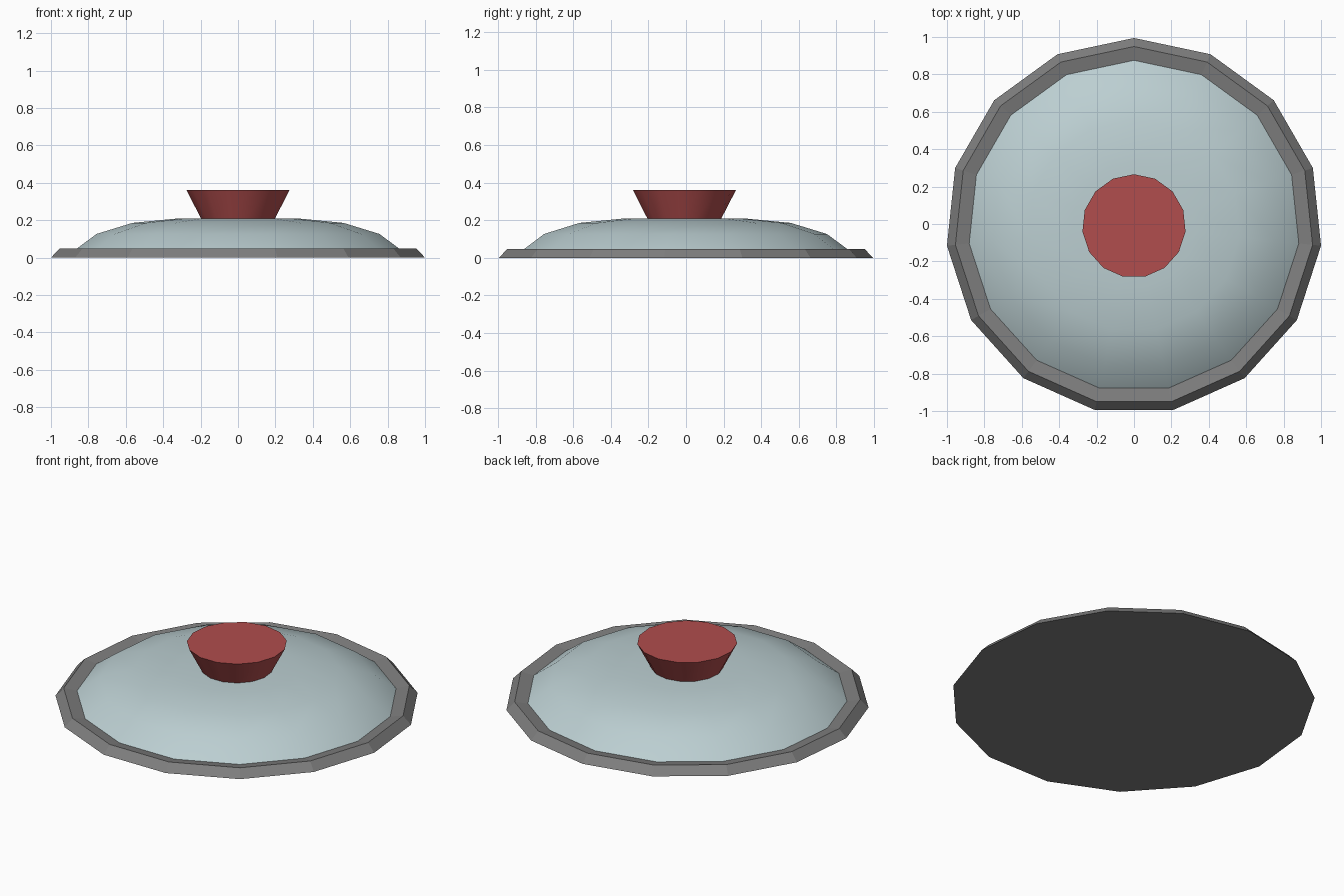
import bpy, bmesh, math

if "Cube" in bpy.data.objects:
    bpy.data.objects.remove(bpy.data.objects["Cube"])

N = 15          # sides of every ring
CY = -0.011     # odd side count: shift so the bounds are centred


def material(name, rgb):
    m = bpy.data.materials.new(name)
    m.diffuse_color = (*rgb, 1)
    m.use_nodes = True
    m.node_tree.nodes["Principled BSDF"].inputs["Base Color"].default_value = m.diffuse_color
    return m


def lathe(name, profile, mat, cap_start=False, cap_end=False, smooth=None):
    """Spin (radius, z) points, listed bottom/outside to top/inside."""
    bm = bmesh.new()
    rings = []
    for r, z in profile:
        angles = [math.pi / 2 + math.tau * i / N for i in range(N)]
        rings.append([bm.verts.new((r * math.cos(a), r * math.sin(a) + CY, z)) for a in angles])
    for a, b in zip(rings, rings[1:]):
        for i in range(N):
            j = (i + 1) % N
            bm.faces.new((a[i], a[j], b[j], b[i]))
    if cap_start:
        bm.faces.new(rings[0][::-1])
    if cap_end:
        bm.faces.new(rings[-1])
    me = bpy.data.meshes.new(name)
    bm.to_mesh(me)
    bm.free()
    me.materials.append(mat)
    ob = bpy.data.objects.new(name, me)
    bpy.context.collection.objects.link(ob)
    if smooth:
        bpy.ops.object.select_all(action='DESELECT')
        ob.select_set(True)
        bpy.context.view_layer.objects.active = ob
        bpy.ops.object.shade_smooth_by_angle(angle=math.radians(smooth))
    return ob


grey = material("grey_metal", (0.21, 0.21, 0.21))
glass = material("pale_blue_glass", (0.50, 0.62, 0.64))
red = material("red_knob", (0.44, 0.075, 0.075))

# Faceted rim with a closed underside
lathe("rim", [(1.0055, 0), (0.96, 0.048), (0.886, 0.034)], grey, cap_start=True)

# Smooth low dome
lathe("dome", [(0.886, 0.034), (0.76, 0.127), (0.567, 0.186), (0.33, 0.209), (0.12, 0.21)],
      glass, cap_end=True, smooth=40)

# Flared knob
lathe("knob", [(0.198, 0.208), (0.277, 0.361)], red, cap_end=True, smooth=40)
